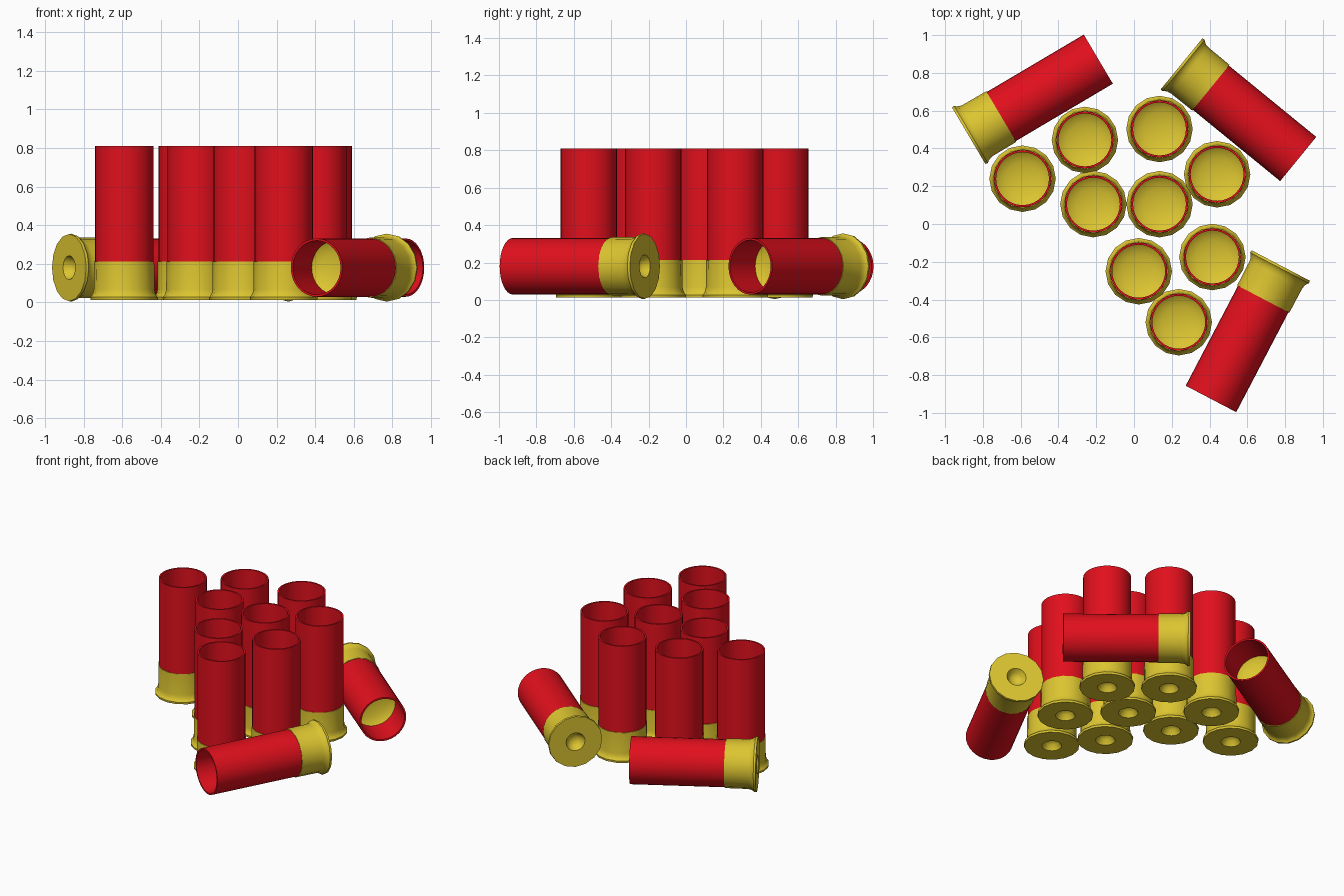
import bpy, bmesh
from math import sin, cos, pi, radians, atan2
from mathutils import Matrix

if "Cube" in bpy.data.objects:
    bpy.data.objects.remove(bpy.data.objects["Cube"])


def material(name, rgb):
    m = bpy.data.materials.new(name)
    m.diffuse_color = (*rgb, 1)
    m.use_nodes = True
    m.node_tree.nodes["Principled BSDF"].inputs["Base Color"].default_value = m.diffuse_color
    return m


RED = material("red_plastic", (0.75, 0.005, 0.012))
BRASS = material("brass", (0.72, 0.56, 0.03))


def lathe(name, profile, sides, mat, closed=False):
    """Revolve (radius, z) points around z; radius 0 becomes a pole."""
    bm = bmesh.new()
    rings = []
    for r, z in profile:
        if r == 0:
            rings.append([bm.verts.new((0, 0, z))] * sides)
        else:
            rings.append([bm.verts.new((r * cos(2 * pi * i / sides),
                                        r * sin(2 * pi * i / sides), z))
                          for i in range(sides)])
    pairs = list(zip(rings, rings[1:]))
    if closed:
        pairs.append((rings[-1], rings[0]))
    for a, b in pairs:
        for i in range(sides):
            j = (i + 1) % sides
            corners = list(dict.fromkeys((a[i], a[j], b[j], b[i])))
            bm.faces.new(corners)
    bmesh.ops.recalc_face_normals(bm, faces=bm.faces)
    me = bpy.data.meshes.new(name)
    bm.to_mesh(me)
    bm.free()
    me.materials.append(mat)
    me.shade_smooth()
    me.set_sharp_from_angle(angle=radians(32))
    return me


LENGTH = 0.797

# Open plastic tube
tube = lathe("tube", [(0.151, 0.15), (0.151, LENGTH), (0.140, LENGTH), (0.140, 0.15)],
             32, RED, closed=True)

# Brass head: primer dimple, rim, flare, cup wall, closed top inside the tube
head = lathe("brass_head",
             [(0, 0.05), (0.025, 0.047), (0.045, 0.033), (0.062, 0.0),
              (0.174, 0.0), (0.176, 0.014), (0.168, 0.022), (0.161, 0.036),
              (0.157, 0.055), (0.156, 0.2), (0.146, 0.2), (0, 0.2)],
             16, BRASS)

# Dished yellow wad seen down the mouth
wad = lathe("wad", [(0.1405, 0.585), (0.125, 0.573), (0.09, 0.56),
                    (0.045, 0.552), (0, 0.55), ],
            32, BRASS)
# the wad is an open dish, so make it face the mouth
if wad.polygons[0].normal.z < 0:
    wad.flip_normals()


def shell(label, matrix):
    for part, me in (("tube", tube), ("brass_head", head), ("wad", wad)):
        ob = bpy.data.objects.new(f"{label}_{part}", me)
        ob.matrix_world = matrix
        bpy.context.collection.objects.link(ob)


# Standing shells
standing = [(-0.59, 0.24), (-0.26, 0.445), (0.135, 0.503), (0.44, 0.263),
            (-0.215, 0.105), (0.135, 0.105), (0.415, -0.175),
            (0.025, -0.25), (0.237, -0.52)]
for n, (x, y) in enumerate(standing, 1):
    shell(f"standing_{n}", Matrix.Translation((x, y, 0.013)))

# Lying shells: base centre, then mouth centre
lying = [((-0.875, 0.467), (-0.19, 0.872)),
         ((0.252, 0.848), (0.868, 0.345)),
         ((0.777, -0.220), (0.408, -0.925))]
for n, (b, m) in enumerate(lying, 1):
    heading = atan2(m[1] - b[1], m[0] - b[0])
    shell(f"lying_{n}", Matrix.Translation((b[0], b[1], 0.18))
          @ Matrix.Rotation(heading, 4, 'Z') @ Matrix.Rotation(pi / 2, 4, 'Y'))
